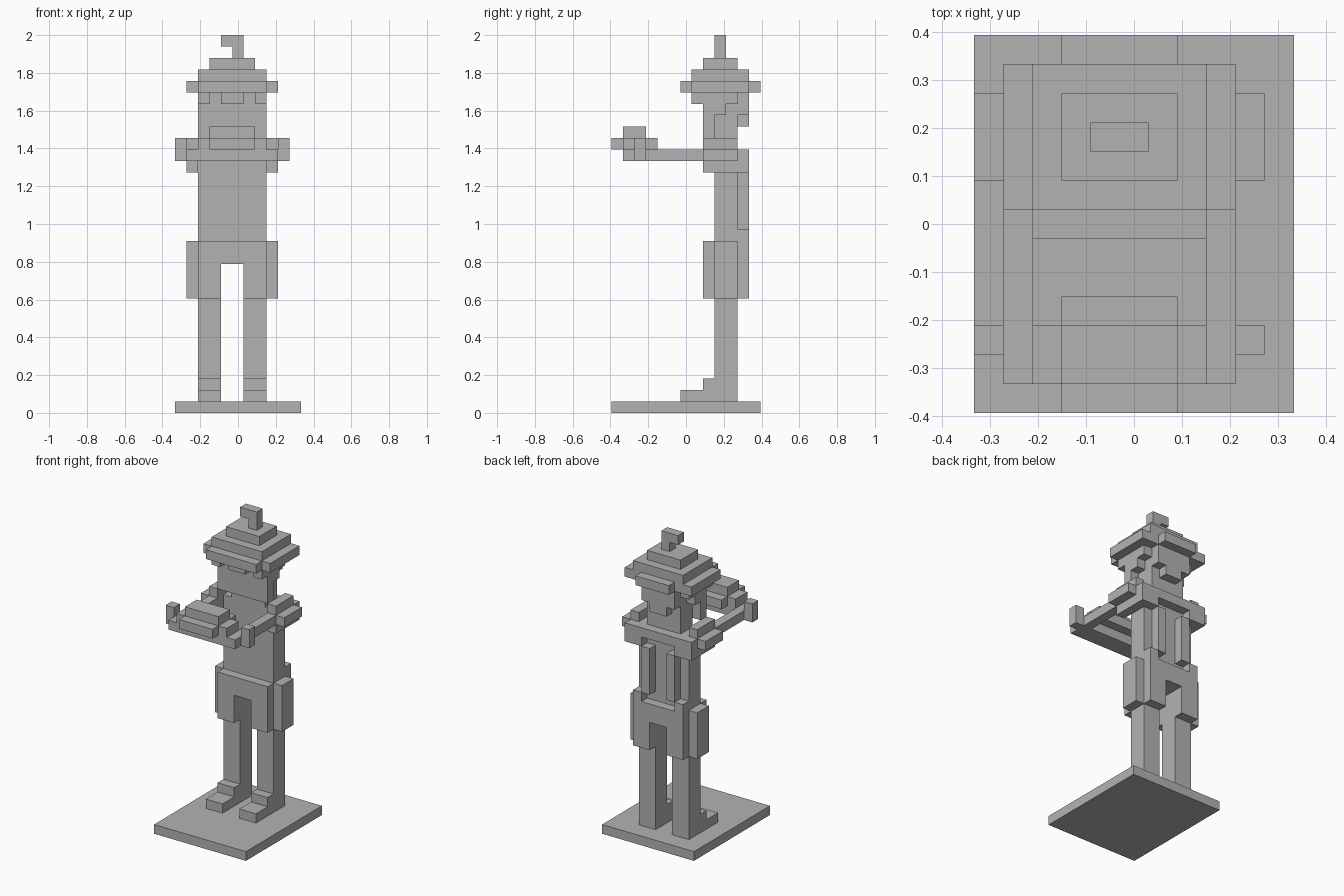
import bpy
import bmesh
from mathutils import Matrix, Vector

default_cube = bpy.data.objects.get("Cube")
if default_cube:
    bpy.data.objects.remove(default_cube, do_unlink=True)

# Everything sits on a grid of cubes; the figure is mirrored about its middle column
UNIT = 2 / 33
BASE_WIDTH, BASE_DEPTH = 11, 13
MIDDLE = 5
ORIGIN = Vector((-BASE_WIDTH / 2, -BASE_DEPTH / 2, 0))

grey = bpy.data.materials.new("plain_grey")
grey.use_nodes = True
grey.diffuse_color = (0.45, 0.45, 0.45, 1)
grey.node_tree.nodes["Principled BSDF"].inputs["Base Color"].default_value = grey.diffuse_color


def add_block(bm, x, y, z):
    """Add one box spanning the given grid ranges."""
    low = Vector((x[0], y[0], z[0])) + ORIGIN
    high = Vector((x[1], y[1], z[1])) + ORIGIN
    place = Matrix.Translation((low + high) / 2 * UNIT)
    size = Matrix.Diagonal((*((high - low) * UNIT), 1))
    bmesh.ops.create_cube(bm, size=1, matrix=place @ size)


def part(name, *blocks):
    """Make one flat-faced object from several boxes."""
    bm = bmesh.new()
    for block in blocks:
        add_block(bm, *block)
    mesh = bpy.data.meshes.new(name)
    bm.to_mesh(mesh)
    bm.free()
    mesh.materials.append(grey)
    obj = bpy.data.objects.new(name, mesh)
    bpy.context.collection.objects.link(obj)


def pair(name, *blocks):
    """Make a left part and its mirrored right twin."""
    part("left_" + name, *blocks)
    flip = 2 * MIDDLE
    part("right_" + name, *[((flip - x[1], flip - x[0]), y, z) for x, y, z in blocks])


def centred(half_width):
    return (MIDDLE - half_width, MIDDLE + half_width)


# Stand, legs and shoes
part("base", ((0, BASE_WIDTH), (0, BASE_DEPTH), (0, 1)))
pair("leg", ((6, 8), (9, 11), (1, 13)))
pair("shoe",
     ((6, 8), (6, 9), (1, 2)),
     ((6, 8), (8, 9), (2, 3)))

# Shorts with side pockets
part("shorts_waist", (centred(3), (8, 12), (13, 15)))
pair("shorts_leg", ((6, 8), (8, 12), (10, 13)))
pair("pocket", ((8, 9), (9, 11), (10, 15)))

# Torso, back straps and shoulders
part("torso", (centred(3), (9, 11), (15, 22)))
pair("back_strap",
     ((7, 8), (11, 12), (15, 16)),
     ((6, 7), (11, 12), (16, 21)),
     ((7, 8), (11, 12), (21, 22)))
part("shoulder_yoke", (centred(3), (9, 12), (22, 23)))
pair("shoulder",
     ((8, 9), (8, 12), (21, 23)),
     ((9, 10), (8, 11), (22, 23)),
     ((8, 9), (8, 11), (23, 24)))

# Arms and hands holding a tray with a stepped dish
pair("arm", ((8, 9), (3, 8), (22, 23)))
pair("hand", ((9, 10), (2, 3), (22, 24)))
part("tray", (centred(4), (1, 3), (22, 23)))
part("dish",
     (centred(2), (0, 4), (23, 24)),
     (centred(3), (1, 3), (23, 24)),
     (centred(2), (1, 3), (24, 25)))

# Neck, face and hair
part("neck", (centred(2), (9, 11), (23, 25)))
part("face",
     (centred(3), (8, 9), (24, 26)),
     (centred(3), (8, 10), (26, 27)),
     (centred(3), (8, 11), (27, 28)))
part("back_hair",
     (centred(2), (9, 11), (25, 27)),
     (centred(2), (11, 12), (26, 28)),
     (centred(1), (11, 12), (25, 26)))
part("fringe", (centred(1), (7, 8), (27, 28)))
pair("side_lock", ((7, 8), (7, 8), (27, 28)))

# Stepped hat with a bent stem
part("hat_brim",
     (centred(4), (7, 12), (28, 29)),
     (centred(3), (6, 7), (28, 29)),
     (centred(2), (12, 13), (28, 29)))
part("hat_crown",
     (centred(3), (7, 12), (29, 30)),
     (centred(2), (8, 11), (30, 31)))
part("hat_stem",
     ((5, 6), (9, 10), (31, 32)),
     (centred(1), (9, 10), (32, 33)))
